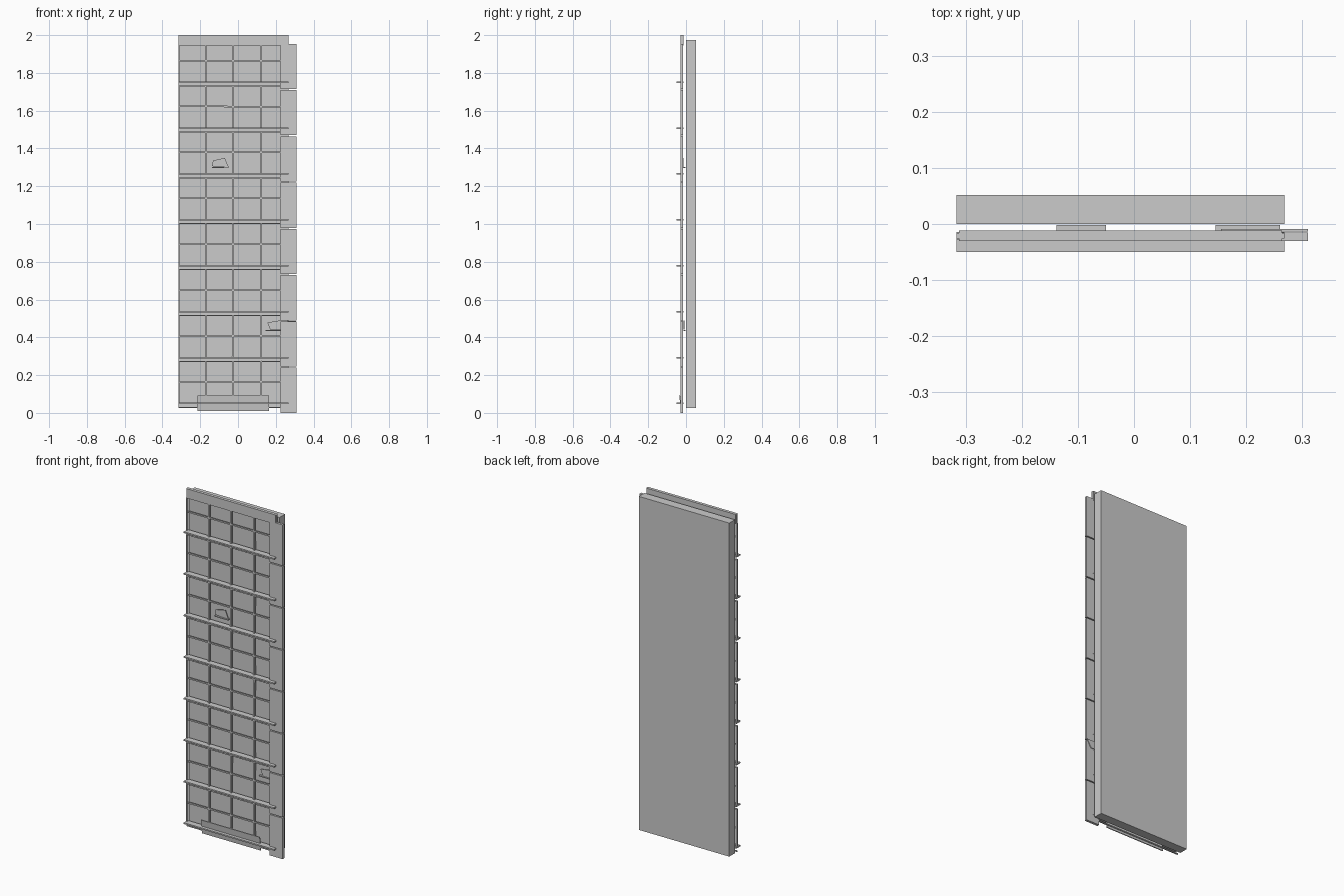
import bpy, bmesh, random
from mathutils import Vector

if "Cube" in bpy.data.objects:
    bpy.data.objects.remove(bpy.data.objects["Cube"])

random.seed(4)


def box(name, x0, x1, y0, y1, z0, z1, tilt=0.0, bevel=0.0):
    """Axis-aligned box given by its limits, optionally leaning about y."""
    bm = bmesh.new()
    bmesh.ops.create_cube(bm, size=1)
    for v in bm.verts:
        v.co = Vector((v.co.x * (x1 - x0), v.co.y * (y1 - y0), v.co.z * (z1 - z0)))
    if bevel:
        edges = [e for e in bm.edges
                 if abs(e.verts[0].co.z - e.verts[1].co.z) > (z1 - z0) * 0.5]
        bmesh.ops.bevel(bm, geom=edges, offset=bevel, segments=2, affect='EDGES')
    me = bpy.data.meshes.new(name)
    bm.to_mesh(me)
    bm.free()
    ob = bpy.data.objects.new(name, me)
    ob.location = ((x0 + x1) / 2, (y0 + y1) / 2, (z0 + z1) / 2)
    ob.rotation_euler.y = tilt
    bpy.context.collection.objects.link(ob)
    return ob


def plate(name, outline, y0, y1):
    """Flat plate extruded from an x-z outline."""
    bm = bmesh.new()
    face = bm.faces.new([bm.verts.new((x, y0, z)) for x, z in outline])
    ext = bmesh.ops.extrude_face_region(bm, geom=[face])
    for v in ext['geom']:
        if isinstance(v, bmesh.types.BMVert):
            v.co.y = y1
    bmesh.ops.recalc_face_normals(bm, faces=bm.faces)
    me = bpy.data.meshes.new(name)
    bm.to_mesh(me)
    bm.free()
    ob = bpy.data.objects.new(name, me)
    bpy.context.collection.objects.link(ob)
    return ob


LEFT, RIGHT, EDGE = -0.316, 0.268, 0.225
FLOOR = 0.243

# Solid backing slab
box("back_slab", LEFT, RIGHT, 0.0, 0.052, 0.025, 1.975)

# Top fascia board with softened ends
box("top_fascia", LEFT, RIGHT, -0.030, -0.012, 1.945, 2.0, bevel=0.004)

# Floor by floor: ledge, side panel and window frame bars
for i in range(8):
    z = 0.05 + i * FLOOR
    box(f"floor_ledge_{i}", LEFT, RIGHT, -0.050, -0.014, z - 0.004, z + 0.004)
    box(f"side_panel_{i}", EDGE, 0.31, -0.030, -0.015,
        i * 0.245, i * 0.245 + 0.239)
    top = 1.945 if i == 7 else z + FLOOR - 0.017
    # Horizontal bars
    if i < 7:
        box(f"window_head_{i}", LEFT, EDGE, -0.028, -0.018, top - 0.006, top)
    box(f"window_transom_{i}", LEFT, EDGE, -0.027, -0.019,
        z + 0.110, z + 0.118, tilt=random.uniform(-0.004, 0.004))
    # Vertical bars, some slightly out of line
    for j, x in enumerate((-0.170, -0.027, 0.122)):
        box(f"mullion_{i}_{j}", x - 0.005, x + 0.005, -0.028, -0.018, z, top,
            tilt=random.uniform(-0.012, 0.012))
    box(f"left_jamb_{i}", LEFT, LEFT + 0.007, -0.028, -0.018, z, top)

# Loose flaps standing in front of the slab, each on a thin sill
plate("loose_flap_upper", [(-0.138, 1.306), (-0.05, 1.302), (-0.070, 1.350),
                           (-0.132, 1.336)], -0.018, -0.014)
box("loose_flap_upper_sill", -0.138, -0.05, -0.022, -0.002, 1.296, 1.301)
plate("loose_flap_lower", [(0.170, 0.442), (0.285, 0.442), (0.31, 0.485),
                           (0.225, 0.49), (0.155, 0.478)], -0.013, -0.009)
box("loose_flap_lower_sill", 0.145, 0.26, -0.014, -0.002, 0.434, 0.440)

# Entrance panel at the foot, leaning out at the top
panel = box("entrance_panel", -0.215, 0.165, -0.031, -0.026, 0.010, 0.092)
panel.rotation_euler.x = 0.12
box("base_rail", LEFT, EDGE, -0.026, -0.018, 0.025, 0.031)
